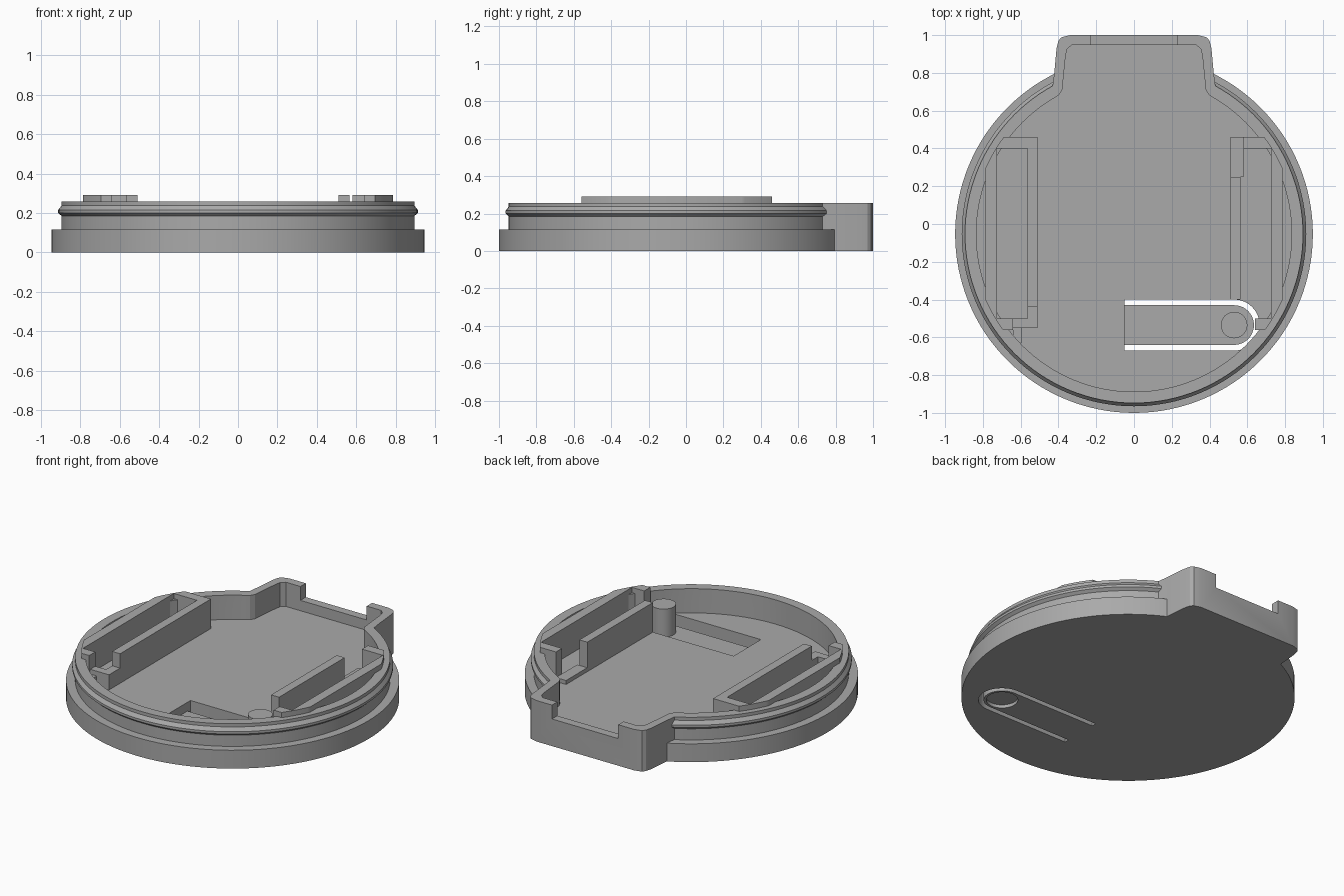
import bpy, bmesh, math
from mathutils import Vector

if "Cube" in bpy.data.objects:
    bpy.data.objects.remove(bpy.data.objects["Cube"])

CY = -0.053       # centre of the round body along y
FLOOR = 0.105     # top of the inner floor
RIM = 0.257       # top of the round wall
RAIL = 0.29       # top of the holder rails

grey = bpy.data.materials.new("plain_grey")
grey.use_nodes = True
colour = (0.4, 0.4, 0.4, 1)
grey.diffuse_color = colour
grey.node_tree.nodes["Principled BSDF"].inputs["Base Color"].default_value = colour


def finish(name, bm):
    bmesh.ops.recalc_face_normals(bm, faces=bm.faces)
    mesh = bpy.data.meshes.new(name)
    bm.to_mesh(mesh)
    bm.free()
    mesh.materials.append(grey)
    ob = bpy.data.objects.new(name, mesh)
    bpy.context.collection.objects.link(ob)
    return ob


def prism(name, outline, z0, z1):
    bm = bmesh.new()
    face = bm.faces.new([bm.verts.new((x, y, z0)) for x, y in outline])
    top = bmesh.ops.extrude_face_region(bm, geom=[face])["geom"]
    verts = [v for v in top if isinstance(v, bmesh.types.BMVert)]
    bmesh.ops.translate(bm, vec=(0, 0, z1 - z0), verts=verts)
    return finish(name, bm)


def box(name, x0, x1, y0, y1, z0, z1):
    return prism(name, [(x0, y0), (x1, y0), (x1, y1), (x0, y1)], z0, z1)


def arc(cx, cy, r, start, end, n):
    angles = [math.radians(start + (end - start) * i / n) for i in range(n + 1)]
    return [(cx + r * math.cos(a), cy + r * math.sin(a)) for a in angles]


def disc(name, cx, cy, r, z0, z1, n=128):
    return prism(name, arc(cx, cy, r, 0, 360, n)[:-1], z0, z1)


def lathe(name, profile, n=128):
    bm = bmesh.new()
    verts = [bm.verts.new((r, CY, z)) for r, z in profile]
    edges = [bm.edges.new(p) for p in zip(verts, verts[1:])]
    bmesh.ops.spin(bm, geom=verts + edges, cent=(0, CY, 0), axis=(0, 0, 1),
                   angle=math.tau, steps=n)
    bmesh.ops.remove_doubles(bm, verts=bm.verts, dist=1e-5)
    return finish(name, bm)


def combine(ob, other, operation):
    mod = ob.modifiers.new("join", "BOOLEAN")
    mod.operation, mod.object, mod.solver = operation, other, "EXACT"
    bpy.context.view_layer.objects.active = ob
    bpy.ops.object.modifier_apply(modifier=mod.name)
    bpy.data.objects.remove(other)


def mirrored(half):
    return half + [(-x, y) for x, y in reversed(half)]


# Round body with stepped flange and snap ridge
body = lathe("round_body", [
    (0, 0), (0.947, 0), (0.947, 0.115), (0.895, 0.115), (0.895, 0.185),
    (0.912, 0.2), (0.912, 0.215), (0.895, 0.237), (0.895, RIM), (0, RIM)])

# Rear tab, hollowed together with the body
tab = prism("rear_tab", mirrored([
    (0.45, 0.6), (0.43, 0.74), (0.422, 0.8), (0.41, 0.93), (0.4, 0.97),
    (0.385, 0.988), (0.34, 1.0)]), 0, RIM)
combine(body, tab, "UNION")
combine(body, disc("cavity", 0, CY, 0.835, FLOOR, 0.5), "DIFFERENCE")
combine(body, prism("tab_cavity", mirrored([
    (0.44, 0.5), (0.44, 0.655), (0.395, 0.685), (0.38, 0.71), (0.362, 0.89),
    (0.355, 0.925), (0.33, 0.947)]), FLOOR, 0.5), "DIFFERENCE")
combine(body, box("tab_notch", -0.23, 0.23, 0.9, 1.1, 0.17, 0.5), "DIFFERENCE")

# Slot around the flexible tongue
BX, BY = 0.53, -0.535


def tongue_outline(r, x0):
    return [(x0, BY - r)] + arc(BX, BY, r, -90, 90, 24) + [(x0, BY + r)]


combine(body, prism("slot", tongue_outline(0.135, -0.05), -0.1, FLOOR + 0.01),
        "DIFFERENCE")

# Tongue with a finger dimple below and a button post above
tongue = prism("flexible_tongue", tongue_outline(0.105, -0.06), 0, 0.05)
combine(tongue, disc("dimple", BX, BY, 0.09, -0.1, 0.02, 48), "DIFFERENCE")
post = disc("button_post", BX, BY, 0.07, 0.045, 0.225, 48)

# Holder rails, trimmed to the round wall
low = FLOOR - 0.02
blocks = []
for side, label in ((-1, "right"), (1, "left")):
    def rail(part, x0, x1, y0, y1, top):
        a, b = sorted((side * x0, side * x1))
        ob = box(f"{label}_{part}", a, b, y0, y1, low, top)
        combine(ob, disc("trim", 0, CY, 0.86, 0, 0.5), "INTERSECT")
        blocks.append(ob)

    rail("outer_rail", 0.725, 0.785, -0.56, 0.46, RAIL)
    rail("front_stop", 0.64, 0.726, -0.56, -0.5, RAIL)
    if side < 0:
        rail("inner_rail", 0.51, 0.565, -0.44, 0.46, RAIL)
        rail("back_stop", 0.564, 0.726, 0.4, 0.46, RAIL)
        rail("front_step", 0.51, 0.641, -0.55, -0.5, 0.2)
        rail("front_ledge", 0.51, 0.565, -0.501, -0.439, 0.2)
        rail("front_peg", 0.595, 0.64, -0.63, -0.549, 0.17)
    else:
        rail("inner_rail", 0.51, 0.565, -0.4, 0.25, RAIL)
        rail("back_stop", 0.58, 0.726, 0.4, 0.46, RAIL)
        rail("back_ledge", 0.51, 0.581, 0.249, 0.46, 0.13)

# Smooth the round walls, keep the corners crisp
for ob in [body, tongue, post] + blocks:
    bpy.ops.object.select_all(action="DESELECT")
    ob.select_set(True)
    bpy.context.view_layer.objects.active = ob
    bpy.ops.object.shade_smooth_by_angle(angle=math.radians(25))
